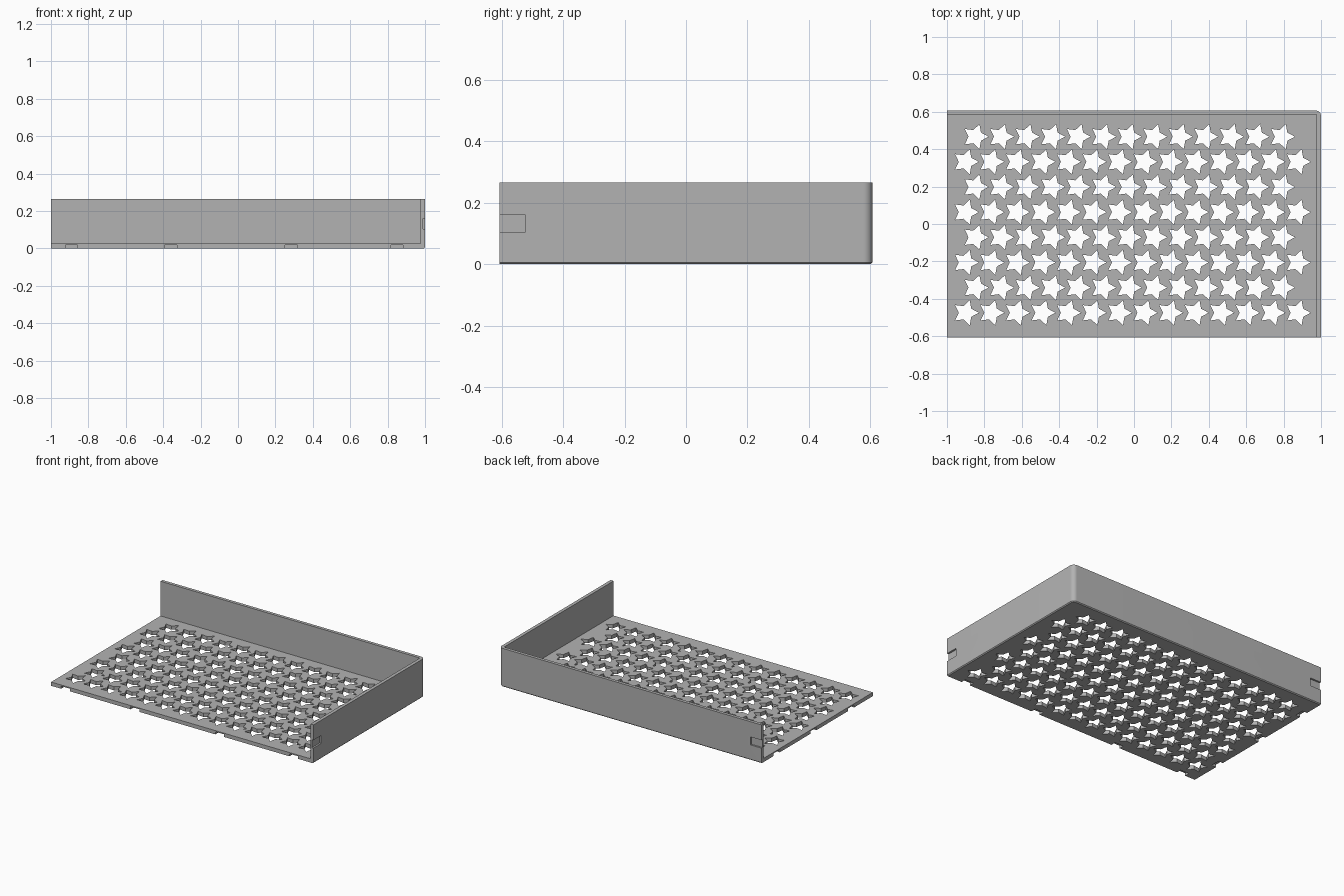
import bpy, bmesh, math

if "Cube" in bpy.data.objects:
    bpy.data.objects.remove(bpy.data.objects["Cube"])

W, D, H = 1.0, 0.607, 0.265      # half width, half depth, wall height
FLOOR = 0.026                    # floor thickness
IN_X, IN_Y = 0.977, 0.585        # inner faces of the right and back walls
R, CH = 0.03, 0.006              # outer corner radius, bottom chamfer

grey = bpy.data.materials.new("grey")
grey.diffuse_color = (0.45, 0.45, 0.45, 1)
grey.use_nodes = True
grey.node_tree.nodes["Principled BSDF"].inputs["Base Color"].default_value = grey.diffuse_color


def make_object(name, bm):
    bmesh.ops.recalc_face_normals(bm, faces=bm.faces)
    mesh = bpy.data.meshes.new(name)
    bm.to_mesh(mesh)
    bm.free()
    mesh.materials.append(grey)
    ob = bpy.data.objects.new(name, mesh)
    bpy.context.collection.objects.link(ob)
    return ob


def loft(bm, loops):
    """Closed solid through matching rings of points."""
    rings = [[bm.verts.new(p) for p in loop] for loop in loops]
    n = len(rings[0])
    for a, b in zip(rings, rings[1:]):
        for i in range(n):
            j = (i + 1) % n
            bm.faces.new((a[i], a[j], b[j], b[i]))
    bm.faces.new(rings[0][::-1])
    bm.faces.new(rings[-1])


def prism(bm, pts, z0, z1):
    loft(bm, [[(x, y, z) for x, y in pts] for z in (z0, z1)])


def box(bm, x0, x1, y0, y1, z0, z1):
    prism(bm, [(x0, y0), (x1, y0), (x1, y1), (x0, y1)], z0, z1)


def outline(inset, z):
    """Tray outline with one rounded corner, inset on the walled sides."""
    r = R - inset
    arc = [(W - R + r * math.cos(a), D - R + r * math.sin(a), z)
           for a in (math.pi / 2 * i / 10 for i in range(11))]
    return [(-W, -D, z), (W - inset, -D, z)] + arc + [(-W, D - inset, z)]


# tray blank with a chamfered bottom edge
bm = bmesh.new()
loft(bm, [outline(CH, 0), outline(0, CH), outline(0, H)])
tray = make_object("tray_corner", bm)

# cutters
bm = bmesh.new()
# interior, open to the front and left
box(bm, -1.2, IN_X, -0.8, IN_Y, FLOOR, 0.5)

# staggered rows of star holes
RO, RI, PITCH = 0.07, 0.037, 0.1365
for row in range(8):
    x0, count = ((-0.848, 13), (-0.9, 14))[row % 2]
    cy = 0.467 - 0.1345 * row
    for k in range(count):
        cx = x0 + PITCH * k
        pts = []
        for i in range(10):
            r, a = (RO, RI)[i % 2], math.pi * i / 5
            pts.append((cx + r * math.cos(a), cy + r * math.sin(a)))
        prism(bm, pts, -0.05, FLOOR - 0.0005)

# joining slots under the open floor edges
for x in (-0.89, -0.36, 0.285, 0.85):
    box(bm, x - 0.033, x + 0.033, -0.7, -D + 0.035, -0.05, 0.018)
for y in (0.44, 0.04, -0.37):
    box(bm, -1.1, -W + 0.035, y - 0.033, y + 0.033, -0.05, 0.018)

# pockets in the outer face at the free wall ends
box(bm, W - 0.012, 1.1, -0.7, -0.522, 0.105, 0.16)
box(bm, -1.1, -0.915, D - 0.012, 0.7, 0.105, 0.16)

# bring the star prisms through the thin skin under the interior cutter
for v in bm.verts:
    if abs(v.co.z - (FLOOR - 0.0005)) < 1e-5:
        v.co.z = FLOOR + 0.02
cutter = make_object("hole_cutter", bm)
cutter.hide_render = True
cutter.hide_viewport = False

# apply the cuts
mod = tray.modifiers.new("cuts", 'BOOLEAN')
mod.operation = 'DIFFERENCE'
mod.solver = 'EXACT'
mod.use_self = True
mod.object = cutter
bpy.context.view_layer.objects.active = tray
tray.select_set(True)
bpy.ops.object.modifier_apply(modifier=mod.name)
bpy.data.objects.remove(cutter, do_unlink=True)

# smooth only the rounded corner
bpy.ops.object.shade_smooth_by_angle(angle=math.radians(30))
